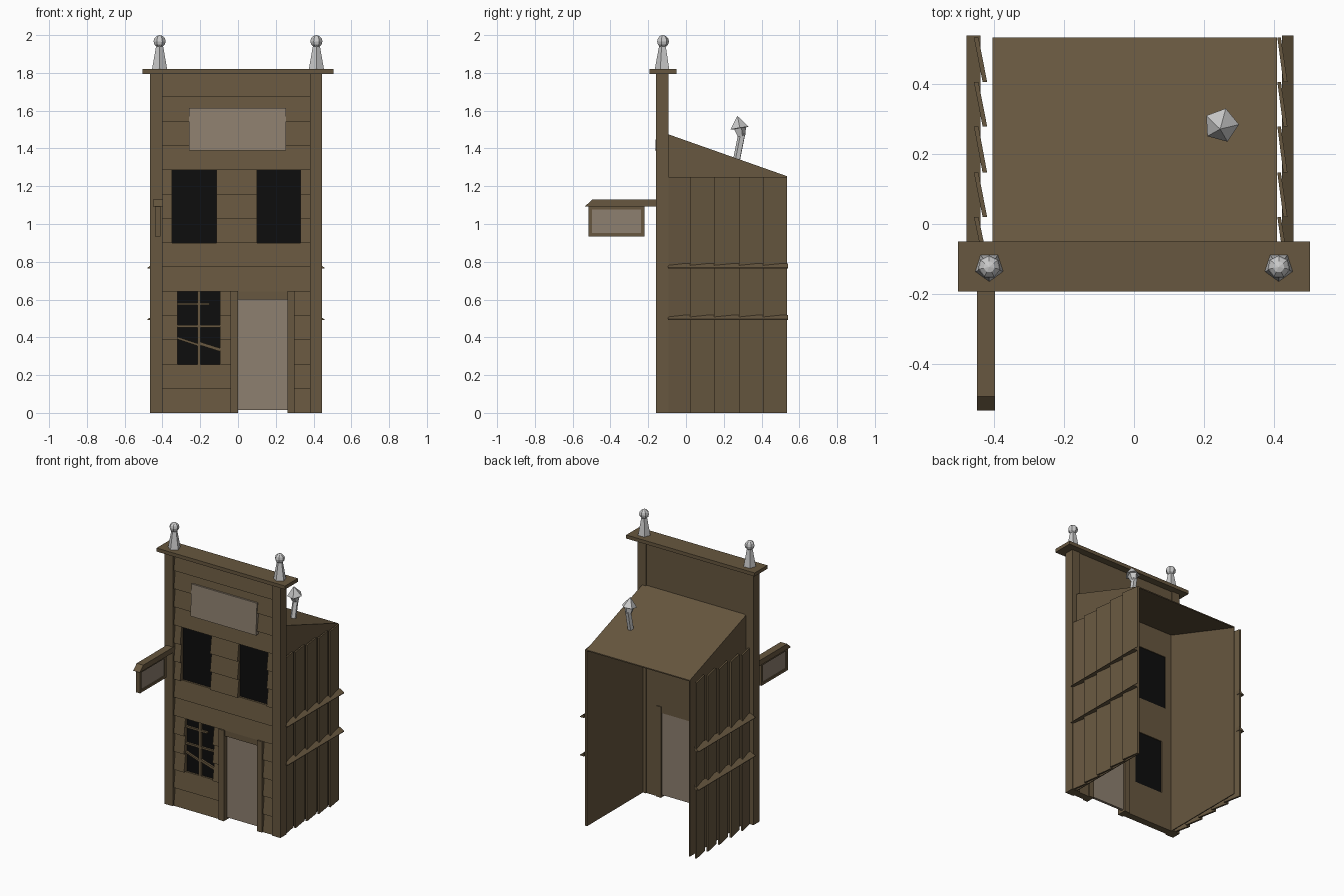
import bpy, bmesh, math
from mathutils import Vector, Matrix

if "Cube" in bpy.data.objects:
    bpy.data.objects.remove(bpy.data.objects["Cube"])


def material(name, rgb):
    m = bpy.data.materials.new(name)
    m.diffuse_color = (*rgb, 1)
    m.use_nodes = True
    m.node_tree.nodes["Principled BSDF"].inputs["Base Color"].default_value = m.diffuse_color
    return m


WOOD = material("wood", (0.135, 0.095, 0.05))
PALE = material("pale_wood", (0.27, 0.215, 0.16))
BLACK = material("dark_glass", (0.004, 0.004, 0.004))


def finish(name, bm, mat):
    bmesh.ops.recalc_face_normals(bm, faces=bm.faces)
    me = bpy.data.meshes.new(name)
    bm.to_mesh(me)
    bm.free()
    ob = bpy.data.objects.new(name, me)
    bpy.context.collection.objects.link(ob)
    if mat:
        me.materials.append(mat)
    return ob


def prism(name, pts, axis, a, b, mat=WOOD):
    """Extrude a 2D profile from a to b; the profile uses the other two axes in order."""
    def place(p, t):
        c = list(p)
        c.insert(axis, t)
        return c
    bm = bmesh.new()
    lo = [bm.verts.new(place(p, a)) for p in pts]
    hi = [bm.verts.new(place(p, b)) for p in pts]
    bm.faces.new(lo)
    bm.faces.new(hi)
    n = len(pts)
    for i in range(n):
        j = (i + 1) % n
        bm.faces.new((lo[i], lo[j], hi[j], hi[i]))
    return finish(name, bm, mat)


def box(name, x, y, z, mat=WOOD):
    return prism(name, [(x[0], y[0]), (x[1], y[0]), (x[1], y[1]), (x[0], y[1])], 2, *z, mat)


def cone(name, p, q, r1, r2, sides=5):
    p, q = Vector(p), Vector(q)
    bm = bmesh.new()
    rot = (q - p).to_track_quat('Z', 'Y').to_matrix().to_4x4()
    bmesh.ops.create_cone(bm, cap_ends=True, segments=sides, radius1=r1, radius2=r2,
                          depth=(q - p).length, matrix=Matrix.Translation((p + q) / 2) @ rot)
    return finish(name, bm, None)


# Clapboard facade: rows of lapped boards, split around the openings
ROW = 1.80 / 14
L, R = -0.41, 0.39
for i in range(14):
    z0, z1 = i * ROW, (i + 1) * ROW
    if 7 <= i <= 9:
        spans = [(L, -0.35), (-0.115, 0.10), (0.33, R)]
    elif 2 <= i <= 4:
        spans = [(L, -0.32), (-0.095, -0.02), (0.28, R)]
    elif i < 2:
        spans = [(L, -0.02), (0.28, R)]
    else:
        spans = [(L, R)]
    for a, b in spans:
        prism("clapboard", [(-0.15, z0), (-0.132, z1), (-0.12, z1), (-0.12, z0)], 0, a, b)
        box("facade_backing", (a, b), (-0.12, -0.10), (z0, z1))

# Corner posts, cornice and finials
box("left_post", (-0.465, -0.40), (-0.16, -0.093), (0, 1.797))
box("right_post", (0.38, 0.445), (-0.16, -0.093), (0, 1.797))
box("cornice", (-0.505, 0.505), (-0.193, -0.05), (1.795, 1.82))
for x in (-0.415, 0.415):
    cone("finial_base", (x, -0.123, 1.82), (x, -0.123, 1.95), 0.042, 0.018)
    bm = bmesh.new()
    bmesh.ops.create_uvsphere(bm, u_segments=7, v_segments=6, radius=0.033,
                              matrix=Matrix.Translation((x, -0.123, 1.967)))
    finish("finial_ball", bm, None)

# Windows and lower window bars
box("upper_window_left", (-0.355, -0.11), (-0.118, -0.106), (0.90, 1.29), BLACK)
box("upper_window_right", (0.095, 0.335), (-0.118, -0.106), (0.90, 1.29), BLACK)
box("lower_window", (-0.325, -0.09), (-0.118, -0.106), (0.255, 0.645), BLACK)
box("window_mullion", (-0.215, -0.198), (-0.135, -0.118), (0.257, 0.643))


def bar(a, b, h=0.013):
    (xa, za), (xb, zb) = a, b
    pts = [(xa, za), (xb, zb), (xb, zb + h), (xa, za + h)]
    prism("window_bar", [(x, z) for x, z in pts], 1, -0.132, -0.118)


bar((-0.32, 0.57), (-0.15, 0.57))
bar((-0.32, 0.452), (-0.095, 0.452))
bar((-0.32, 0.39), (-0.207, 0.352))
bar((-0.207, 0.36), (-0.095, 0.325), 0.018)

# Door with frame
box("door", (-0.005, 0.267), (-0.125, -0.107), (0.015, 0.605), PALE)
box("door_jamb_left", (-0.04, 0), (-0.16, -0.093), (0, 0.645))
box("door_jamb_right", (0.262, 0.30), (-0.16, -0.093), (0, 0.645))
box("door_lintel", (0, 0.262), (-0.145, -0.10), (0.60, 0.645))

# Blank facade sign, leaning out slightly at the bottom
prism("facade_sign", [(-0.163, 1.39), (-0.152, 1.615), (-0.13, 1.615), (-0.13, 1.39)],
      0, -0.26, 0.255, PALE)

# Hanging sign on a beam
prism("sign_beam", [(-0.535, 1.093), (-0.495, 1.131), (-0.15, 1.131), (-0.15, 1.093)],
      0, -0.45, -0.398)
for y in ((-0.515, -0.497), (-0.238, -0.22)):
    box("hanging_sign_side", (-0.44, -0.41), y, (0.935, 1.093))
for z in ((0.935, 0.953), (1.077, 1.093)):
    box("hanging_sign_rail", (-0.44, -0.41), (-0.497, -0.238), z)
box("hanging_sign_panel", (-0.433, -0.417), (-0.497, -0.238), (0.953, 1.077), PALE)

# House shell: sloped roof and thin side walls, open at the back and below
F, B = -0.10, 0.535
side = [(F, 0), (B, 0), (B, 1.25), (F, 1.47)]
prism("left_wall", side, 0, -0.405, -0.399)
prism("right_wall", side, 0, 0.404, 0.41)
prism("roof", [(F, 1.468), (B, 1.245), (B, 1.253), (F, 1.477)], 0, -0.405, 0.41)

# Overlapping vertical planks; the left side is the right side turned half round
edges = [-0.097, 0.02, 0.147, 0.28, 0.407, 0.535]
for y0, y1 in zip(edges, edges[1:]):
    prism("right_plank", [(0.428, y0), (0.44, y0), (0.421, y1), (0.411, y1)], 2, 0, 1.25)
    prism("left_plank", [(-0.434, y0), (-0.421, y0), (-0.446, y1), (-0.459, y1)], 2, 0, 1.25)

# Side rails with a sloped top
for z in (0.765, 0.492):
    for s, inner, outer in ((1, 0.424, 0.457), (-1, 0.440, 0.48)):
        prism("side_rail", [(s * inner, z), (s * outer, z), (s * outer, z + 0.004),
                            (s * inner, z + 0.027)], 1, -0.095, 0.54)

# Leaning stove pipe with cap
cone("stove_pipe", (0.245, 0.265, 1.32), (0.247, 0.297, 1.48), 0.02, 0.02)
cone("pipe_collar", (0.247, 0.292, 1.465), (0.247, 0.283, 1.508), 0.022, 0.036)
cone("pipe_cap", (0.25, 0.283, 1.507), (0.247, 0.272, 1.572), 0.051, 0.0)
